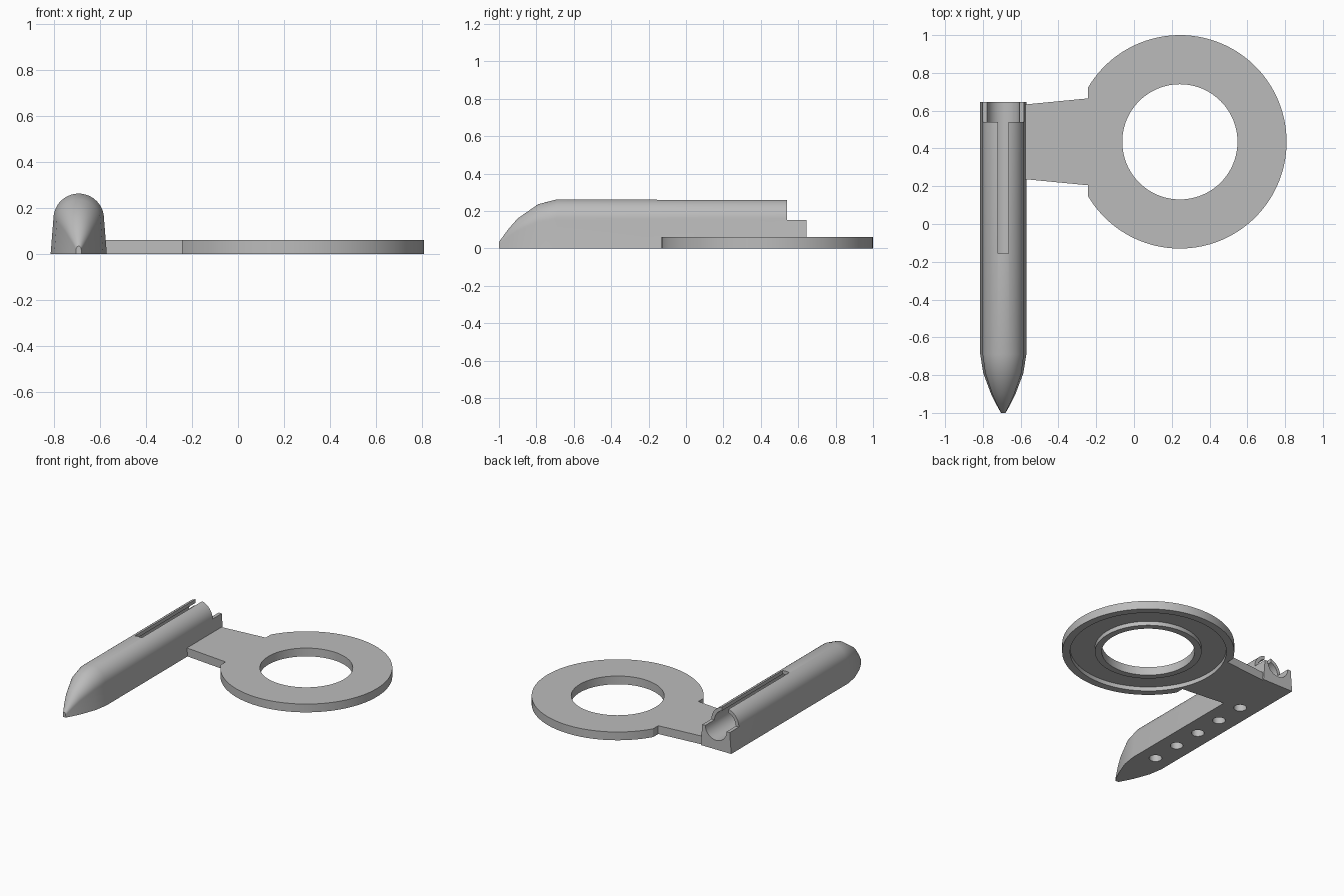
import bpy, bmesh, math
from mathutils import Matrix, Vector

if "Cube" in bpy.data.objects:
    bpy.data.objects.remove(bpy.data.objects["Cube"], do_unlink=True)

grey = bpy.data.materials.new("plain_grey")
grey.use_nodes = True
grey.diffuse_color = (0.5, 0.5, 0.5, 1)
grey.node_tree.nodes["Principled BSDF"].inputs["Base Color"].default_value = (0.5, 0.5, 0.5, 1)

AXIS_X = -0.692                # centre line of the barrel
BORE_Z = 0.152                 # height of the bore axis
RING = Vector((0.243, 0.435, 0))
THICK = 0.06


def finish(name, bm):
    bmesh.ops.recalc_face_normals(bm, faces=bm.faces)
    mesh = bpy.data.meshes.new(name)
    bm.to_mesh(mesh)
    bm.free()
    mesh.materials.append(grey)
    obj = bpy.data.objects.new(name, mesh)
    bpy.context.collection.objects.link(obj)
    return obj


def box(name, low, high):
    bm = bmesh.new()
    size = [h - l for l, h in zip(low, high)]
    mid = [(h + l) / 2 for l, h in zip(low, high)]
    bmesh.ops.create_cube(bm, size=1, matrix=Matrix.Translation(mid) @ Matrix.Diagonal((*size, 1)))
    return finish(name, bm)


def cylinder(name, centre, radius, depth, along_y=False, sides=64):
    bm = bmesh.new()
    turn = Matrix.Rotation(math.pi / 2, 4, "X") if along_y else Matrix()
    bmesh.ops.create_cone(bm, cap_ends=True, segments=sides, radius1=radius, radius2=radius,
                          depth=depth, matrix=Matrix.Translation(centre) @ turn)
    return finish(name, bm)


def cut(obj, cutter):
    cutter.hide_render = True
    bpy.context.view_layer.objects.active = obj
    mod = obj.modifiers.new("cut", "BOOLEAN")
    mod.operation, mod.solver, mod.object = "DIFFERENCE", "EXACT", cutter
    bpy.ops.object.modifier_apply(modifier=mod.name)
    bpy.data.objects.remove(cutter, do_unlink=True)


def smooth(obj):
    bpy.ops.object.select_all(action="DESELECT")
    obj.select_set(True)
    bpy.context.view_layer.objects.active = obj
    bpy.ops.object.shade_smooth_by_angle(angle=math.radians(25))


# Barrel: arched section lofted along y, shrinking to a pointed nose
arc = [math.pi * i / 32 for i in range(33)]
section = [(0.122, 0)] + [(0.11 * math.cos(a), BORE_Z + 0.11 * math.sin(a)) for a in arc] + [(-0.122, 0)]
stations = [(0.645, 1, 1), (-0.69, 1, 1), (-0.79, 0.87, 0.9), (-0.9, 0.53, 0.61),
            (-0.95, 0.33, 0.39), (-1.0, 0.1, 0.13)]
bm = bmesh.new()
loops = [[bm.verts.new((AXIS_X + x * sx, y, z * sz)) for x, z in section] for y, sx, sz in stations]
for a, b in zip(loops, loops[1:]):
    for i in range(len(a)):
        j = (i + 1) % len(a)
        bm.faces.new((a[i], a[j], b[j], b[i]))
bm.faces.new(loops[0])
bm.faces.new(loops[-1])
barrel = finish("barrel", bm)

# Open bore, half-height rear step, top slot and holes underneath
cut(barrel, cylinder("bore_cutter", (AXIS_X, 0.05, BORE_Z), 0.085, 1.3, along_y=True))
cut(barrel, box("step_cutter", (AXIS_X - 0.2, 0.54, BORE_Z), (AXIS_X + 0.2, 0.7, 0.4)))
cut(barrel, box("slot_cutter", (AXIS_X - 0.027, -0.155, BORE_Z), (AXIS_X + 0.027, 0.7, 0.4)))
for i in range(5):
    cut(barrel, cylinder("hole_cutter", (AXIS_X, -0.605 + 0.216 * i, 0), 0.042, 0.1, sides=32))
smooth(barrel)

# Ring plate: round outline trimmed flat where the tapered neck joins
outer, trim_x = 0.565, -0.243
limit = math.acos((trim_x - RING.x) / outer)
outline = [(RING.x + outer * math.cos(t), RING.y + outer * math.sin(t))
           for t in (-limit + 2 * limit * i / 96 for i in range(97))]
outline += [(trim_x, 0.665), (-0.585, 0.632), (-0.585, 0.238), (trim_x, 0.205)]
bm = bmesh.new()
face = bm.faces.new([bm.verts.new((x, y, 0)) for x, y in outline])
top = bmesh.ops.extrude_face_region(bm, geom=[face])["geom"]
bmesh.ops.translate(bm, vec=(0, 0, THICK), verts=[v for v in top if isinstance(v, bmesh.types.BMVert)])
plate = finish("ring_plate", bm)

# Centre hole and shallow annular recess on the underside
cut(plate, cylinder("centre_cutter", RING, 0.305, 0.3, sides=96))
recess = cylinder("recess_cutter", RING, 0.513, 0.06, sides=96)
cut(recess, cylinder("recess_core", RING, 0.35, 0.3, sides=96))
cut(plate, recess)
smooth(plate)
